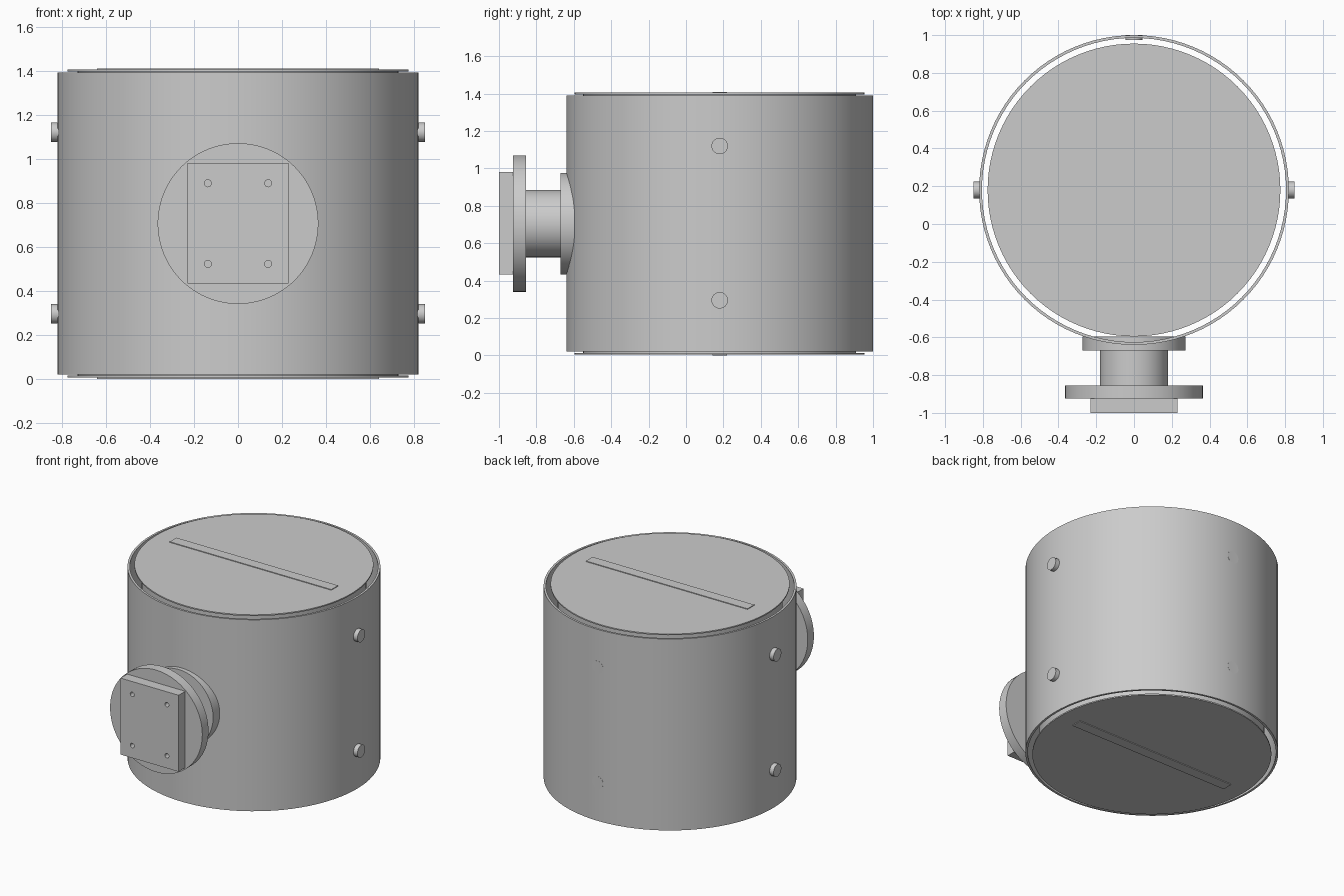
import bpy
import math
from mathutils import Vector

cube = bpy.data.objects.get("Cube")
if cube:
    bpy.data.objects.remove(cube, do_unlink=True)

GREY = (0.6, 0.6, 0.6, 1.0)
grey = bpy.data.materials.new("plain_grey")
grey.use_nodes = True
grey.diffuse_color = GREY
grey.node_tree.nodes["Principled BSDF"].inputs["Base Color"].default_value = GREY

CY = 0.18       # drum axis
MID = 0.705     # mid height
HEIGHT = 1.41


def finish(name, smooth=True):
    ob = bpy.context.object
    ob.name = name
    ob.data.materials.append(grey)
    if smooth:
        bpy.ops.object.shade_smooth_by_angle(angle=math.radians(30))
    return ob


def cylinder(name, start, end, radius, sides=96):
    """Cylinder running from start to end."""
    a, b = Vector(start), Vector(end)
    axis = b - a
    bpy.ops.mesh.primitive_cylinder_add(
        vertices=sides, radius=radius, depth=axis.length, location=(a + b) / 2,
        rotation=axis.to_track_quat('Z', 'Y').to_euler())
    return finish(name)


def box(name, low, high):
    a, b = Vector(low), Vector(high)
    bpy.ops.mesh.primitive_cube_add(size=1, location=(a + b) / 2)
    ob = finish(name, smooth=False)
    ob.scale = b - a
    return ob


def cut(target, cutter):
    mod = target.modifiers.new("cut", 'BOOLEAN')
    mod.operation = 'DIFFERENCE'
    mod.solver = 'EXACT'
    mod.object = cutter
    cutter.hide_render = True
    cutter.hide_set(True)


# Open outer shell, spun from a rectangular wall section
def shell(name, outer, inner, z0, z1, sides=96):
    section = [(outer, z0), (outer, z1), (inner, z1), (inner, z0)]
    verts, faces = [], []
    for i in range(sides):
        t = 2 * math.pi * i / sides
        verts += [(r * math.cos(t), CY + r * math.sin(t), z) for r, z in section]
        j = (i + 1) % sides
        for k in range(4):
            n = (k + 1) % 4
            faces.append((4 * i + k, 4 * j + k, 4 * j + n, 4 * i + n))
    mesh = bpy.data.meshes.new(name)
    mesh.from_pydata(verts, [], faces)
    ob = bpy.data.objects.new(name, mesh)
    bpy.context.collection.objects.link(ob)
    bpy.ops.object.select_all(action='DESELECT')
    ob.select_set(True)
    bpy.context.view_layer.objects.active = ob
    return finish(name)


shell("outer_shell", 0.82, 0.805, 0.02, 1.39)

# Inner drum closed by a lid and a grip bar at each end
cylinder("inner_drum", (0, CY, 0.014), (0, CY, HEIGHT - 0.014), 0.73)
for name, flip in (("bottom", False), ("top", True)):
    def level(z):
        return HEIGHT - z if flip else z
    cylinder(name + "_lid", (0, CY, level(0.005)), (0, CY, level(0.014)), 0.775)
    low, high = sorted((level(0), level(0.008)))
    box(name + "_bar", (-0.64, CY - 0.038, low), (0.64, CY + 0.038, high))

# Pegs on both sides and nearly flush pegs at the back
for label, z in (("lower", 0.295), ("upper", 1.12)):
    for side, s in (("left", 1), ("right", -1)):
        cylinder(f"{label}_{side}_peg", (s * 0.815, CY, z), (s * 0.85, CY, z), 0.044, 32)
    cylinder(f"{label}_back_peg", (0, 0.975, z), (0, 1.0, z), 0.044, 32)

# Front nozzle: collar, neck, flange
for name, y0, y1, r in (("nozzle_collar", -0.67, -0.595, 0.272),
                        ("nozzle_neck", -0.86, -0.66, 0.18),
                        ("nozzle_flange", -0.925, -0.855, 0.365)):
    cylinder(name, (0, y0, MID), (0, y1, MID), r)

# Square mounting plate with four screw holes
plate = box("mounting_plate", (-0.23, -1.0, 0.433), (0.23, -0.925, 0.98))
for sx in (-1, 1):
    for sz in (-1, 1):
        x, z = sx * 0.137, MID + sz * 0.183
        cut(plate, cylinder("hole_cutter", (x, -1.05, z), (x, -0.94, z), 0.016, 24))
